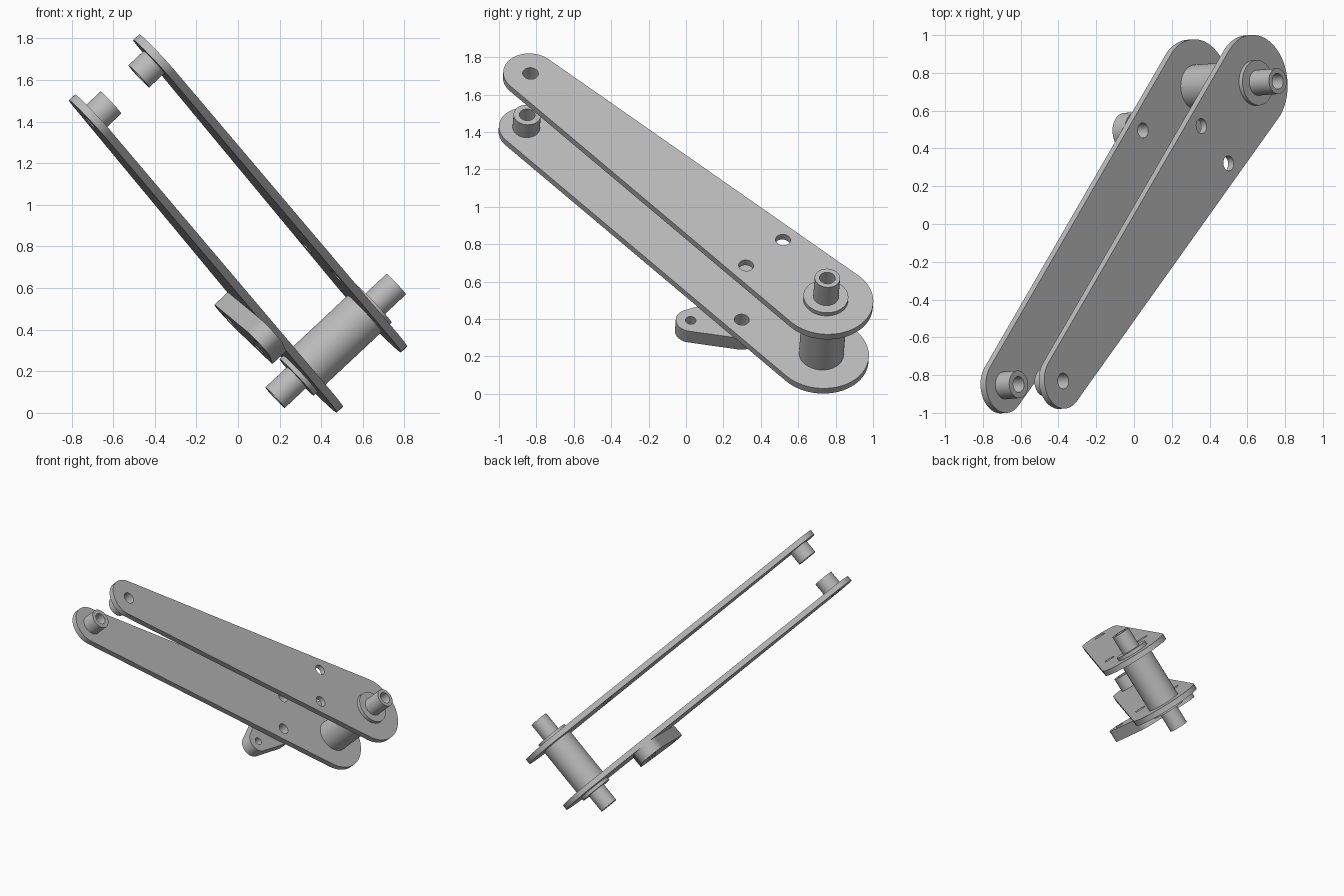
import bpy, bmesh, math
from mathutils import Vector, Matrix, geometry

cube = bpy.data.objects.get("Cube")
if cube:
    bpy.data.objects.remove(cube, do_unlink=True)

# Single metal colour
metal = bpy.data.materials.new("plain grey metal")
metal.use_nodes = True
GREY = (0.5, 0.5, 0.5, 1)
metal.diffuse_color = GREY
metal.node_tree.nodes["Principled BSDF"].inputs["Base Color"].default_value = GREY

# Tilted working frame: u along the arms, v across them, w along the axle
origin = Vector((0.178, 0.712, 0.073))
w = Vector((0.729, 0.055, 0.683)).normalized()
u = Vector((-1.014, -1.578, 1.208))
u = (u - w * u.dot(w)).normalized()
v = w.cross(u)
FRAME = Matrix.Translation(origin) @ Matrix((u, v, w)).transposed().to_4x4()


def circle(cx, cy, r, n=64):
    return [Vector((cx + r * math.cos(math.tau * i / n),
                    cy + r * math.sin(math.tau * i / n))) for i in range(n)]


def slab(name, discs, holes, low, high):
    """Extrude the hull around some discs, pierced by round holes."""
    points = [p for d in discs for p in circle(*d)]
    loops = [[points[i] for i in geometry.convex_hull_2d(points)]]
    loops += [circle(*h) for h in holes]
    curve = bpy.data.curves.new(name, "CURVE")
    curve.dimensions, curve.fill_mode = "2D", "BOTH"
    curve.extrude = (high - low) / 2
    for loop in loops:
        spline = curve.splines.new("POLY")
        spline.points.add(len(loop) - 1)
        for point, co in zip(spline.points, loop):
            point.co = (co.x, co.y, 0, 1)
        spline.use_cyclic_u = True
    obj = bpy.data.objects.new(name, curve)
    bpy.context.collection.objects.link(obj)
    obj.matrix_world = FRAME @ Matrix.Translation((0, 0, (low + high) / 2))
    bpy.ops.object.select_all(action="DESELECT")
    obj.select_set(True)
    bpy.context.view_layer.objects.active = obj
    bpy.ops.object.convert(target="MESH")
    obj = bpy.context.object
    # Weld caps to walls
    bm = bmesh.new()
    bm.from_mesh(obj.data)
    bmesh.ops.remove_doubles(bm, verts=bm.verts, dist=0.0001)
    bmesh.ops.recalc_face_normals(bm, faces=bm.faces)
    bm.to_mesh(obj.data)
    bm.free()
    obj.data.materials.clear()
    obj.data.materials.append(metal)
    bpy.ops.object.shade_smooth_by_angle(angle=math.radians(30))
    return obj


def tube(name, cx, radius, bore, low, high):
    return slab(name, [(cx, 0, radius)], [(cx, 0, bore)], low, high)


LENGTH, BORE, AXLE = 2.231, 0.042, 0.068
THICK, LOWER, UPPER = 0.04, 0.168, 0.592
mounts = [(0.462, side * 0.14, 0.04) for side in (-1, 1)]

# Two matching arm plates
for name, base in (("lower_arm", LOWER), ("upper_arm", UPPER)):
    slab(name, [(0, 0, 0.255), (LENGTH, 0, 0.146)],
         [(0, 0, AXLE), (LENGTH, 0, BORE)] + mounts, base, base + THICK)

# Pivot axle with spacer and flanges
tube("pivot_axle", 0, AXLE, BORE, 0, 0.8)
tube("axle_spacer", 0, 0.12, AXLE, LOWER + THICK, UPPER)
tube("lower_flange", 0, 0.12, AXLE, LOWER - 0.025, LOWER)
tube("upper_flange", 0, 0.12, AXLE, UPPER + THICK, UPPER + THICK + 0.025)

# Facing bosses on the narrow ends
tube("lower_boss", LENGTH, 0.073, BORE, LOWER + THICK, LOWER + THICK + 0.1)
tube("upper_boss", LENGTH, 0.073, BORE, UPPER - 0.1, UPPER)

# Lever tab under the lower arm
slab("lever_tab", [(x, y, 0.1) for x, y, r in mounts] + [(0.667, 0.318, 0.08)],
     mounts + [(0.667, 0.318, 0.028)], 0.08, LOWER)
